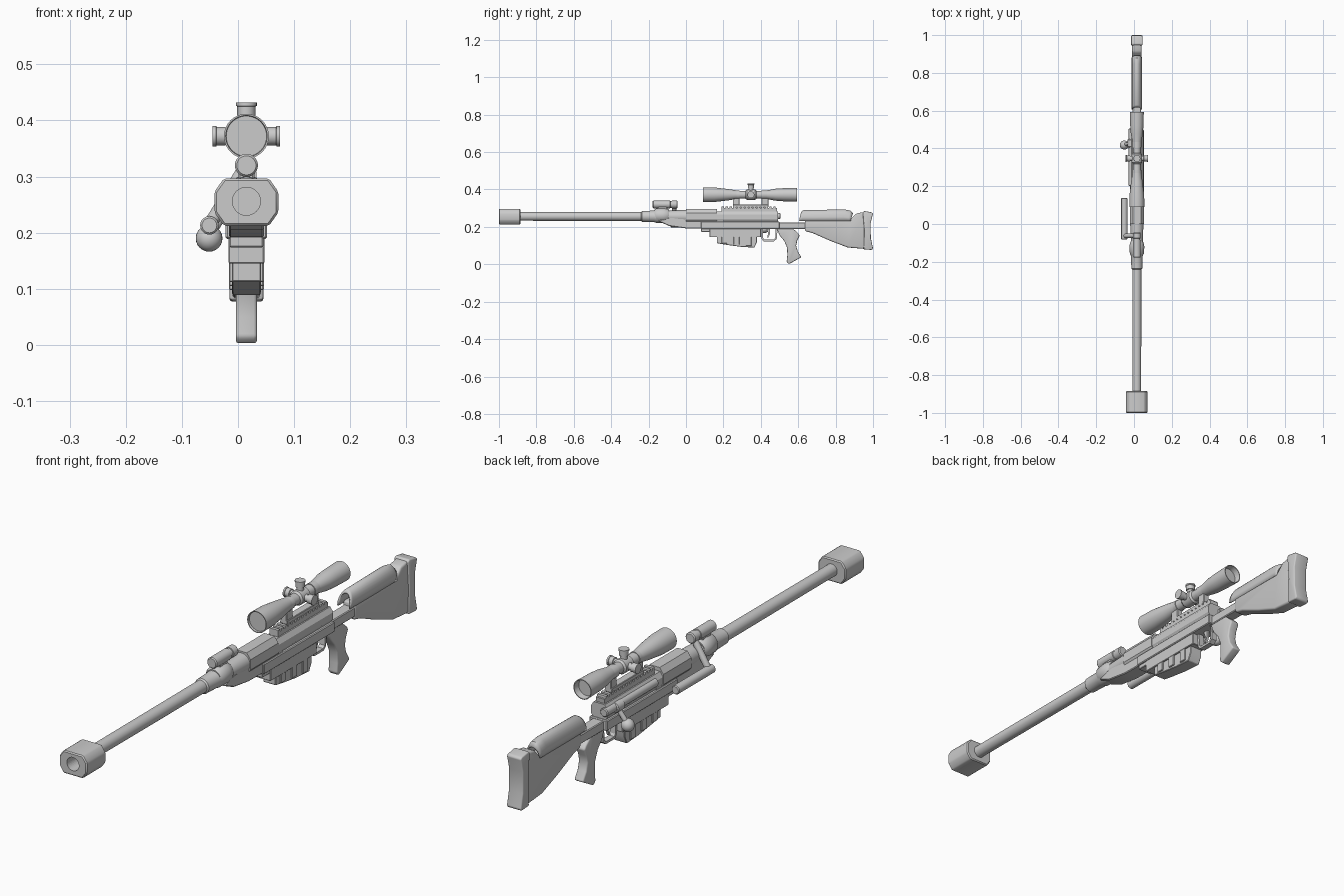
import bpy, bmesh, math
from mathutils import Vector

CX = 0.015   # centre plane of the rifle
BORE = 0.256  # barrel height


def finish(name, bm, bevel=0.0, segs=1):
    bmesh.ops.recalc_face_normals(bm, faces=bm.faces)
    if bevel:
        edges = [e for e in bm.edges if len(e.link_faces) == 2 and e.calc_face_angle() > 0.5]
        bmesh.ops.bevel(bm, geom=edges, offset=bevel, segments=segs, affect='EDGES',
                        profile=0.5, clamp_overlap=True)
    me = bpy.data.meshes.new(name)
    bm.to_mesh(me)
    bm.free()
    ob = bpy.data.objects.new(name, me)
    bpy.context.collection.objects.link(ob)
    return ob


def extrude(name, pts, offset, bevel=0.0, segs=1):
    bm = bmesh.new()
    f = bm.faces.new([bm.verts.new(p) for p in pts])
    r = bmesh.ops.extrude_face_region(bm, geom=[f])
    bmesh.ops.translate(bm, vec=offset, verts=[v for v in r['geom'] if isinstance(v, bmesh.types.BMVert)])
    return finish(name, bm, bevel, segs)


def side_prism(name, yz, hw, bevel=0.0, segs=1, x=CX):
    """Side profile given width across x."""
    return extrude(name, [(x - hw, y, z) for y, z in yz], (2 * hw, 0, 0), bevel, segs)


def box(name, y0, y1, z0, z1, hw, bevel=0.0, x=CX):
    return side_prism(name, [(y0, z0), (y1, z0), (y1, z1), (y0, z1)], hw, bevel, 1, x)


def octagon(name, y0, y1, z0, z1, hw, cx, cz, bevel=0.0):
    """Chamfered section run along y."""
    sec = [(-hw, z0 + cz), (-hw + cx, z0), (hw - cx, z0), (hw, z0 + cz),
           (hw, z1 - cz), (hw - cx, z1), (-hw + cx, z1), (-hw, z1 - cz)]
    return extrude(name, [(CX + x, y0, z) for x, z in sec], (0, y1 - y0, 0), bevel)


def lathe(name, prof, origin, axis=(0, 1, 0), n=32):
    """Spin (distance, radius) pairs round an axis."""
    q = Vector((0, 0, 1)).rotation_difference(Vector(axis).normalized())
    bm = bmesh.new()
    rings = []
    for d, r in prof:
        rings.append([bm.verts.new(Vector(origin) + q @ Vector(
            (r * math.cos(2 * math.pi * i / n), r * math.sin(2 * math.pi * i / n), d))) for i in range(n)])
    for a, b in zip(rings, rings[1:]):
        for i in range(n):
            bm.faces.new((a[i], a[(i + 1) % n], b[(i + 1) % n], b[i]))
    bm.faces.new(rings[0])
    bm.faces.new(rings[-1])
    return finish(name, bm)


def rod(name, a, b, r, n=20):
    d = Vector(b) - Vector(a)
    L, e = d.length, r * 0.2
    return lathe(name, [(0, r - e), (e, r), (L - e, r), (L, r - e)], a, d, n)


# Barrel, muzzle brake with bored hole
lathe("barrel", [(-0.9, 0.023), (-0.24, 0.024), (-0.235, 0.029), (-0.17, 0.031), (-0.16, 0.034), (-0.1, 0.034)],
      (CX, 0, BORE))
brake = octagon("muzzle_brake", -1.0, -0.885, 0.212, 0.297, 0.057, 0.017, 0.024, 0.004)
cutter = lathe("bore_cutter", [(-1.1, 0.025), (-0.93, 0.025)], (CX, 0, BORE))
cutter.hide_render = True
cutter.hide_set(True)
cut = brake.modifiers.new("bore", 'BOOLEAN')
cut.operation = 'DIFFERENCE'
cut.object = cutter

# Barrel collar and folded carrying handle
lathe("barrel_collar", [(-0.168, 0.03), (-0.158, 0.037), (-0.12, 0.04), (-0.1, 0.036), (-0.09, 0.03)],
      (CX, 0, 0.262))
box("handle_bracket", -0.15, -0.1, 0.27, 0.315, 0.014, 0.003)
lathe("handle_pivot", [(-0.178, 0.017), (-0.174, 0.0205), (-0.085, 0.0205), (-0.084, 0.018), (-0.076, 0.018),
                       (-0.075, 0.0205), (-0.049, 0.0205), (-0.045, 0.017)], (CX, 0, 0.32))
rod("handle_arm", (CX, -0.063, 0.32), (-0.051, -0.063, 0.213), 0.012)
rod("handle_grip", (-0.051, -0.082, 0.213), (-0.051, 0.137, 0.213), 0.0165)

# Receiver
lathe("barrel_shroud", [(-0.1, 0.031), (0.02, 0.036)], (CX, 0, BORE))
side_prism("lower_handguard", [(-0.15, 0.232), (-0.09, 0.205), (0.0, 0.192), (0.2, 0.19), (0.2, 0.25),
                               (-0.09, 0.25)], 0.031, 0.003)
octagon("front_receiver", 0.0, 0.165, 0.215, 0.297, 0.037, 0.016, 0.022)
octagon("rear_receiver", 0.16, 0.493, 0.222, 0.283, 0.035, 0.012, 0.018)
box("lower_receiver", 0.08, 0.5, 0.189, 0.228, 0.037, 0.003)
box("stock_link", 0.48, 0.66, 0.188, 0.224, 0.022, 0.003)

# Bolt on the open side
rod("bolt_body", (-0.012, 0.2, 0.258), (-0.012, 0.505, 0.258), 0.016)
rod("bolt_collar", (-0.014, 0.405, 0.255), (-0.014, 0.45, 0.255), 0.02)
rod("bolt_arm", (-0.014, 0.43, 0.255), (-0.05, 0.42, 0.197), 0.009)
ball = [(-0.0238 * math.cos(math.pi * i / 12), max(0.0238 * math.sin(math.pi * i / 12), 0.0005)) for i in range(13)]
lathe("bolt_knob", ball, (-0.0515, 0.418, 0.19), (0, 0, 1), 24)

# Magazine and its housing
box("magazine_step", 0.08, 0.14, 0.174, 0.195, 0.03, 0.002)
box("magazine_housing", 0.125, 0.4, 0.145, 0.195, 0.032, 0.002)
side_prism("magazine", [(0.165, 0.19), (0.165, 0.113), (0.21, 0.105), (0.29, 0.094), (0.365, 0.089), (0.38, 0.12),
                        (0.38, 0.19)], 0.026, 0.002)
for i in range(3):
    y = 0.19 + i * 0.065
    box("magazine_rib", y, y + 0.03, 0.112 - i * 0.007, 0.15, 0.031, 0.002)

# Trigger group and grip
side_prism("trigger_guard", [(0.4, 0.19), (0.405, 0.135), (0.415, 0.123), (0.47, 0.123), (0.485, 0.135),
                             (0.49, 0.19), (0.48, 0.19), (0.477, 0.14), (0.467, 0.132), (0.419, 0.132),
                             (0.413, 0.14), (0.41, 0.19)], 0.011)
side_prism("trigger", [(0.43, 0.19), (0.44, 0.165), (0.433, 0.142), (0.439, 0.142), (0.45, 0.165), (0.45, 0.19)], 0.005)
side_prism("pistol_grip", [(0.485, 0.192), (0.5, 0.155), (0.525, 0.125), (0.54, 0.09), (0.542, 0.05), (0.538, 0.014),
                           (0.55, 0.001), (0.617, 0.038), (0.597, 0.07), (0.589, 0.1), (0.595, 0.128),
                           (0.608, 0.155), (0.598, 0.168), (0.57, 0.192)], 0.019, 0.006, 3)

# Stock, butt pad and arched cheek rest
side_prism("stock_body", [(0.635, 0.24), (0.635, 0.178), (0.675, 0.168), (0.77, 0.126), (0.865, 0.09), (0.96, 0.082),
                          (0.96, 0.281), (0.91, 0.272), (0.875, 0.235)], 0.025, 0.008, 3)
side_prism("butt_pad", [(0.95, 0.08), (0.994, 0.077), (1.0, 0.085), (0.988, 0.14), (0.987, 0.22), (1.0, 0.272),
                        (0.993, 0.278), (0.953, 0.285), (0.945, 0.278), (0.953, 0.18)], 0.03, 0.006, 3)
bm = bmesh.new()
rows = []
for y, h in ((0.617, 0.05), (0.63, 0.058), (0.85, 0.061), (0.88, 0.055), (0.893, 0.04)):
    rows.append([bm.verts.new((CX - 0.027 * math.cos(math.pi * i / 14),
                               y - 0.012 * (1 - math.sin(math.pi * i / 14)),
                               0.232 + h * math.sin(math.pi * i / 14) ** 0.7)) for i in range(15)])
for a, b in zip(rows, rows[1:]):
    for i in range(14):
        bm.faces.new((a[i], a[i + 1], b[i + 1], b[i]))
rest = finish("cheek_rest", bm)
shell = rest.modifiers.new("shell", 'SOLIDIFY')
shell.thickness = 0.006

# Toothed rail and scope mounts
teeth = [(0.485, 0.278), (0.19, 0.278)]
for i in range(14):
    y = 0.19 + i * 0.0213
    teeth += [(y, 0.308), (y + 0.012, 0.308), (y + 0.013, 0.3), (y + 0.0205, 0.3)]
side_prism("scope_rail", teeth, 0.018)
box("mount_base", 0.25, 0.44, 0.304, 0.32, 0.015, 0.002)
for y in (0.25, 0.405):
    box("mount_post", y, y + 0.035, 0.31, 0.365, 0.012, 0.002)
    lathe("mount_ring", [(y, 0.0235), (y + 0.035, 0.0235)], (CX, 0, 0.372))

# Scope with dished ends and turrets
lathe("scope_tube", [(0.098, 0.036), (0.09, 0.037), (0.09, 0.04), (0.15, 0.039), (0.22, 0.031), (0.285, 0.021),
                     (0.42, 0.021), (0.48, 0.032), (0.52, 0.035), (0.593, 0.037), (0.593, 0.034), (0.57, 0.031)],
      (CX, 0, 0.372))
lathe("turret_block", [(0.318, 0.021), (0.325, 0.027), (0.37, 0.027), (0.377, 0.021)], (CX, 0, 0.372))
for axis in ((1, 0, 0), (-1, 0, 0), (0, 0, 1)):
    lathe("turret", [(0, 0.013), (0.036, 0.013), (0.037, 0.0165), (0.053, 0.0165), (0.054, 0.0185), (0.06, 0.0185)],
          (CX, 0.347, 0.372), axis, 24)

# Smooth round parts, keep hard edges
bpy.ops.object.select_all(action='SELECT')
bpy.context.view_layer.objects.active = brake
bpy.ops.object.shade_smooth_by_angle(angle=math.radians(32))
